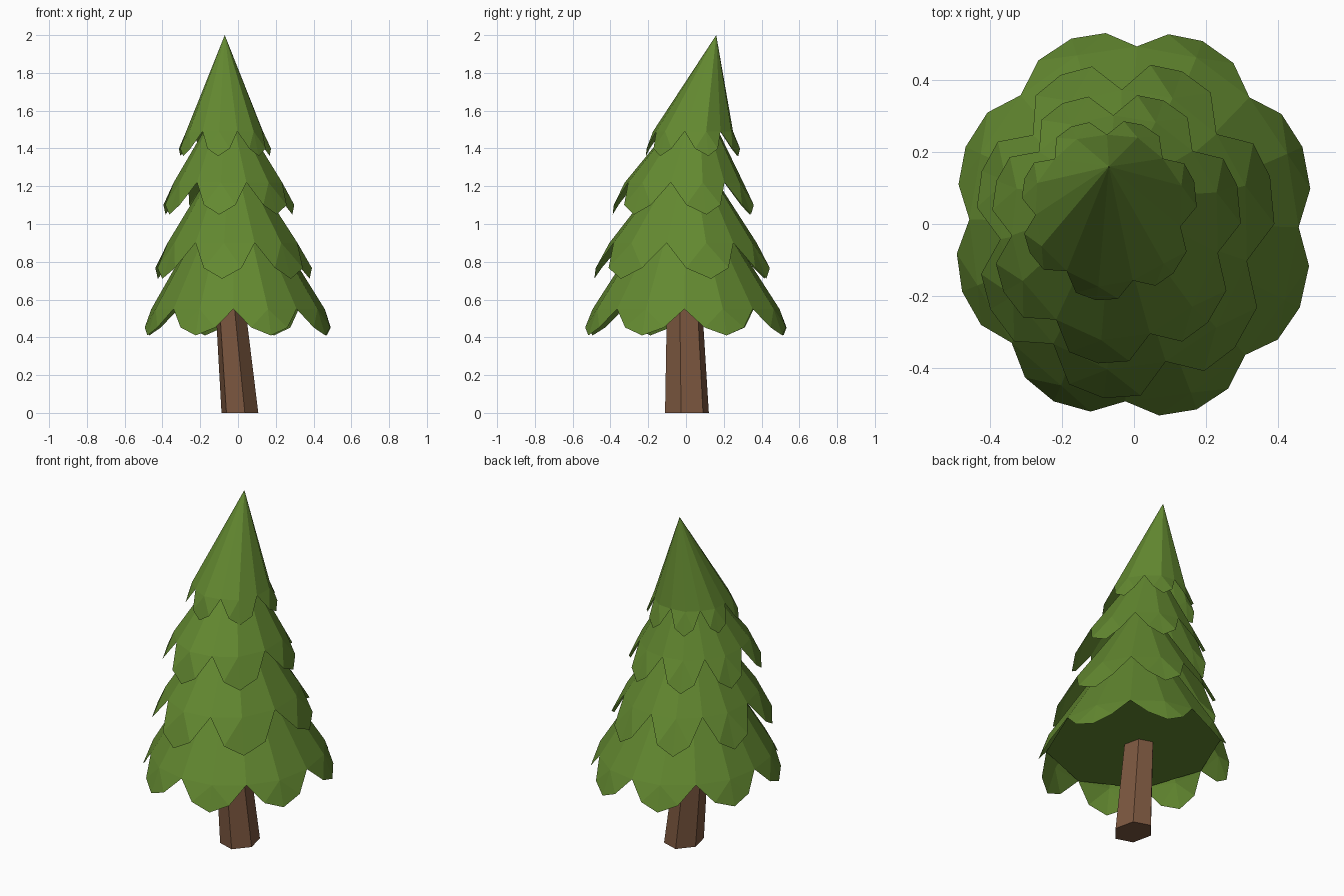
import bpy, bmesh
from math import sin, cos, radians

if "Cube" in bpy.data.objects:
    bpy.data.objects.remove(bpy.data.objects["Cube"])


def material(name, color):
    m = bpy.data.materials.new(name)
    m.diffuse_color = (*color, 1)
    m.use_nodes = True
    m.node_tree.nodes["Principled BSDF"].inputs["Base Color"].default_value = m.diffuse_color
    return m


def finish(bm, name, mat, recalc=False):
    if recalc:
        bmesh.ops.recalc_face_normals(bm, faces=bm.faces)
    me = bpy.data.meshes.new(name)
    bm.to_mesh(me)
    bm.free()
    me.materials.append(mat)
    ob = bpy.data.objects.new(name, me)
    bpy.context.collection.objects.link(ob)


green = material("needles", (0.125, 0.25, 0.03))
brown = material("bark", (0.2, 0.095, 0.05))


def tier(name, apex, center, radii, z_notch, z_tip, lobes, notch, bulge, cap=False):
    """Faceted cone whose rim hangs down in pointed lobes."""
    bm = bmesh.new()
    top = bm.verts.new(apex)

    def vert(angle, k, z):
        a = radians(angle)
        return bm.verts.new((center[0] + radii[0] * k * cos(a),
                             center[1] + radii[1] * k * sin(a), z))

    n = len(lobes)
    nxt = [lobes[(i + 1) % n] + (360 if i == n - 1 else 0) for i in range(n)]
    gaps = [(lobes[i] + nxt[i]) / 2 for i in range(n)]
    notches = [vert(g, notch, z_notch) for g in gaps]
    z_shoulder = z_notch + (z_tip - z_notch) * 0.7
    for i, a in enumerate(lobes):
        before = gaps[i - 1] - (360 if i == 0 else 0)
        n0, n1 = notches[i - 1], notches[i]
        ridge = vert(a, bulge, z_notch)
        tip = vert(a, 1.0, z_tip)
        s0 = vert(a + (before - a) * 0.52, 0.98, z_shoulder)
        s1 = vert(a + (gaps[i] - a) * 0.52, 0.98, z_shoulder)
        for f in ((top, n0, ridge), (top, ridge, n1), (n0, s0, ridge),
                  (s0, tip, ridge), (tip, s1, ridge), (s1, n1, ridge)):
            bm.faces.new(f)
    if cap:
        bm.faces.new(notches[::-1])
    finish(bm, name, green)


# Foliage tiers, bottom to top
seven = (18, 68, 115, 160, 208, 262, 316)
tier("foliage_bottom", (-0.02, 0.0, 1.32), (0, 0), (0.51, 0.55), 0.55, 0.41,
     (23, 68, 110, 157, 200, 244, 290, 335), 0.90, 0.91, cap=True)
tier("foliage_lower", (-0.04, 0.02, 1.45), (-0.025, -0.015), (0.425, 0.475),
     0.90, 0.71, seven, 0.82, 0.83)
tier("foliage_upper", (-0.06, 0.07, 1.70), (-0.05, -0.01), (0.355, 0.382),
     1.22, 1.05, seven, 0.82, 0.83)
tier("foliage_top", (-0.07, 0.16, 2.0), (-0.07, 0.04), (0.25, 0.255),
     1.49, 1.36, seven, 0.82, 0.85)

# Leaning six-sided trunk
bm = bmesh.new()
rings = []
for cx, cy, r, z in ((0.01, 0.005, 0.12, 0), (-0.042, -0.008, 0.096, 0.58)):
    rings.append([bm.verts.new((cx + 0.84 * r * cos(radians(45 + 60 * i)),
                                cy + r * sin(radians(45 + 60 * i)), z)) for i in range(6)])
for i in range(6):
    j = (i + 1) % 6
    bm.faces.new((rings[0][i], rings[0][j], rings[1][j], rings[1][i]))
bm.faces.new(rings[0])
bm.faces.new(rings[1])
finish(bm, "trunk", brown, True)
